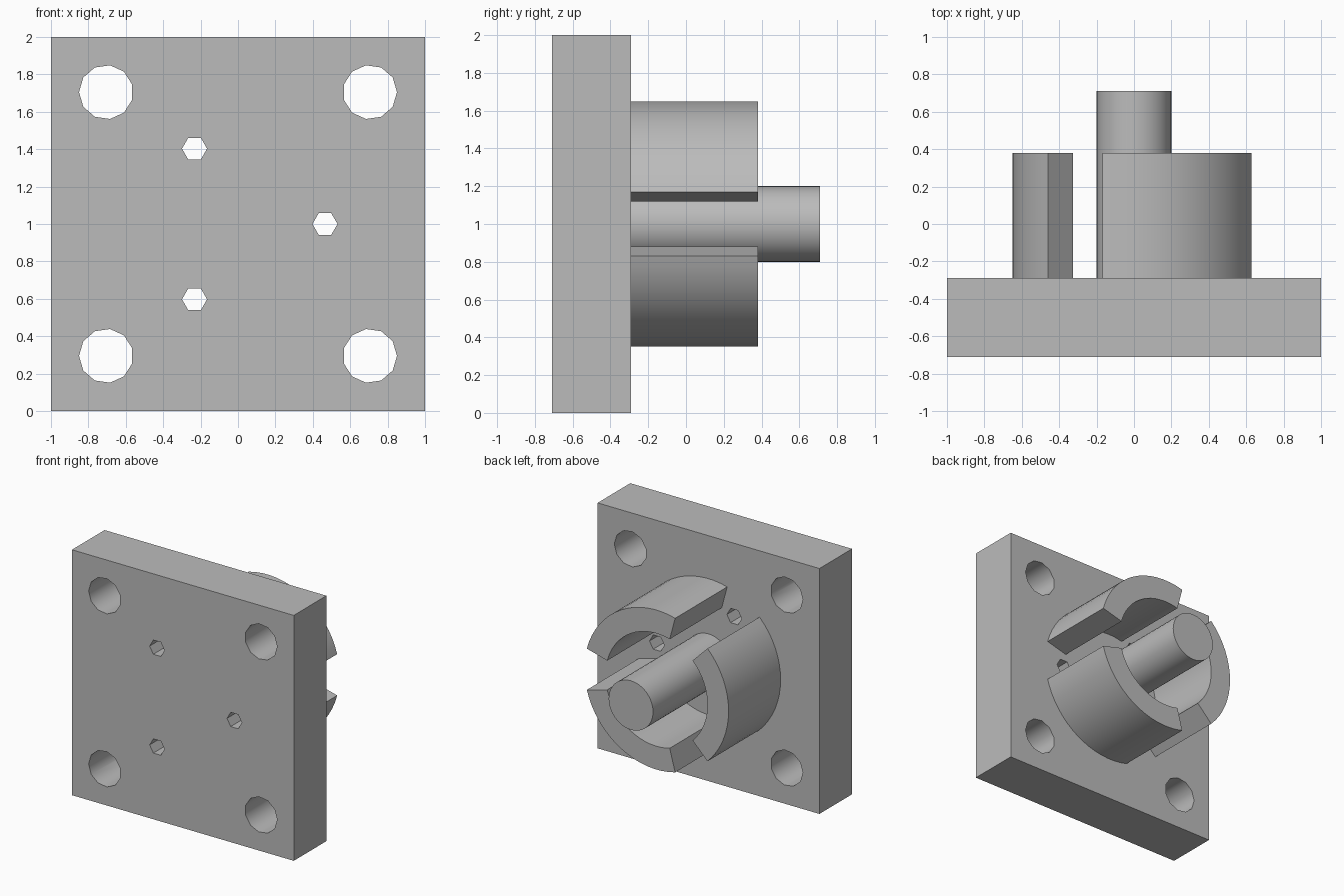
import bpy, bmesh
from math import cos, sin, radians, pi

if "Cube" in bpy.data.objects:
    bpy.data.objects.remove(bpy.data.objects["Cube"], do_unlink=True)

grey = bpy.data.materials.new("plain grey")
grey.use_nodes = True
COLOUR = (0.5, 0.5, 0.5, 1)
grey.diffuse_color = COLOUR
grey.node_tree.nodes["Principled BSDF"].inputs["Base Color"].default_value = COLOUR

MID = 1.0                                  # height of the central axis
FRONT, BACK = -0.71, -0.29                 # plate faces


def arc(radius, start, end, steps, cx=0, cz=MID):
    """Points along an arc in the xz plane, both ends included."""
    angles = [radians(start + (end - start) * i / steps) for i in range(steps + 1)]
    return [(cx + radius * cos(a), cz + radius * sin(a)) for a in angles]


def circle(radius, sides, cx=0, cz=MID, turn=0):
    return arc(radius, turn, turn + 360, sides, cx, cz)[:-1]


def extrude(name, outlines, y0, y1):
    """Extrude closed xz outlines along y into one object."""
    bm = bmesh.new()
    for outline in outlines:
        near = [bm.verts.new((x, y0, z)) for x, z in outline]
        far = [bm.verts.new((x, y1, z)) for x, z in outline]
        bm.faces.new(near)
        bm.faces.new(far[::-1])
        n = len(outline)
        for i in range(n):
            j = (i + 1) % n
            bm.faces.new((near[j], near[i], far[i], far[j]))
    bmesh.ops.recalc_face_normals(bm, faces=bm.faces)
    mesh = bpy.data.meshes.new(name)
    bm.to_mesh(mesh)
    bm.free()
    mesh.materials.append(grey)
    obj = bpy.data.objects.new(name, mesh)
    bpy.context.collection.objects.link(obj)
    return obj


def smooth(obj, degrees=40):
    bpy.ops.object.select_all(action='DESELECT')
    obj.select_set(True)
    bpy.context.view_layer.objects.active = obj
    bpy.ops.object.shade_smooth_by_angle(angle=radians(degrees))


# Square plate with four corner holes and three small holes
plate = extrude("base_plate", [[(-1, 0), (1, 0), (1, 2), (-1, 2)]], FRONT, BACK)
holes = [circle(0.145, 11, sx * 0.705, MID + sz * 0.705, 0 if sx > 0 else 180)
         for sx in (-1, 1) for sz in (-1, 1)]
holes += [circle(0.067, 6, x, z) for x, z in circle(0.465, 3)]
cutter = extrude("hole_cutter", holes, FRONT - 0.1, BACK + 0.1)
cutter.hide_render = True

cut = plate.modifiers.new("holes", 'BOOLEAN')
cut.operation = 'DIFFERENCE'
cut.solver = 'EXACT'
cut.object = cutter
bpy.context.view_layer.objects.active = plate
bpy.ops.object.modifier_apply(modifier=cut.name)
bpy.data.objects.remove(cutter, do_unlink=True)
smooth(plate)

# Three quarter-ring jaws, with a gap at each small hole
for i, name in enumerate(("upper_left_jaw", "right_jaw", "lower_left_jaw")):
    start = 15 + 120 * i
    outline = arc(0.65, start, start + 90, 16) + arc(0.46, start + 90, start, 16)
    smooth(extrude(name, [outline], BACK, 0.38))

# Central pin
smooth(extrude("center_pin", [circle(0.2, 40)], BACK, 0.71))
